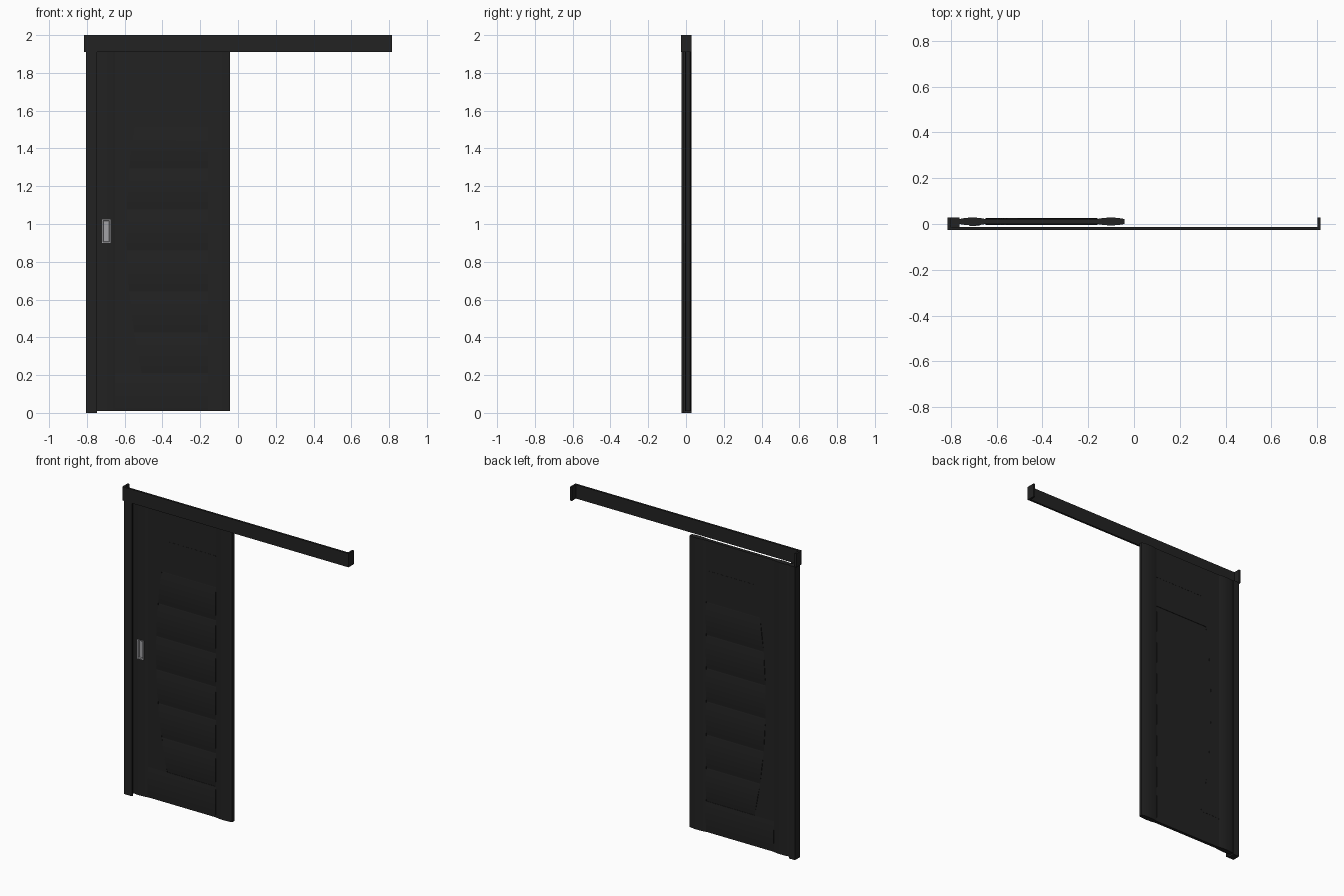
import bpy, bmesh, math

if "Cube" in bpy.data.objects:
    bpy.data.objects.remove(bpy.data.objects["Cube"])


def material(name, r, g, b):
    m = bpy.data.materials.new(name)
    m.diffuse_color = (r, g, b, 1)
    m.use_nodes = True
    m.node_tree.nodes["Principled BSDF"].inputs["Base Color"].default_value = m.diffuse_color
    return m


BLACK = material("matte black", 0.016, 0.016, 0.016)
SILVER = material("brushed silver", 0.36, 0.36, 0.38)
YC = 0.011                      # mid plane of the door leaf


def finish(name, bm, mat, smooth=False):
    bmesh.ops.recalc_face_normals(bm, faces=bm.faces)
    me = bpy.data.meshes.new(name)
    bm.to_mesh(me)
    bm.free()
    ob = bpy.data.objects.new(name, me)
    bpy.context.collection.objects.link(ob)
    me.materials.append(mat)
    if smooth:
        bpy.ops.object.select_all(action='DESELECT')
        ob.select_set(True)
        bpy.context.view_layer.objects.active = ob
        bpy.ops.object.shade_smooth_by_angle(angle=math.radians(30))
    return ob


def loft(name, ring_a, ring_b, mat=BLACK, smooth=False):
    """Closed solid between two matching rings of points."""
    bm = bmesh.new()
    a = [bm.verts.new(p) for p in ring_a]
    b = [bm.verts.new(p) for p in ring_b]
    n = len(a)
    for i in range(n):
        j = (i + 1) % n
        bm.faces.new((a[i], a[j], b[j], b[i]))
    bm.faces.new(a)
    bm.faces.new(b)
    return finish(name, bm, mat, smooth)


def prism_z(name, outline, z0, z1, smooth=False):
    return loft(name, [(x, y, z0) for x, y in outline],
                [(x, y, z1) for x, y in outline], smooth=smooth)


def box(name, x0, x1, y0, y1, z0, z1):
    return prism_z(name, [(x0, y0), (x1, y0), (x1, y1), (x0, y1)], z0, z1)


def lens(a, b, edge, peak, n=12):
    """Double-bulged section: (position, y) from a to b and back."""
    half = []
    for i in range(n + 1):
        t = i / n
        half.append((a + (b - a) * t, edge + (peak - edge) * (1 - (2 * t - 1) ** 2)))
    return [(p, YC - h) for p, h in half] + [(p, YC + h) for p, h in reversed(half)]


def curve_x(z):
    """Bowed left edge of the slat field."""
    return -0.59 + 0.14 * (z - 0.967) ** 2


def slat(name, z0, z1, left, edge=0.008, peak=0.015):
    sec = lens(z0, z1, edge, peak)
    loft(name, [(left(z), y, z) for z, y in sec],
         [(-0.16, y, z) for z, y in sec], smooth=True)


# top rail: front plate folded back at both ends
prism_z("top_rail", [(-0.815, 0.028), (-0.815, -0.027), (0.815, -0.027), (0.815, 0.028),
                     (0.803, 0.028), (0.803, -0.014), (-0.803, -0.014), (-0.803, 0.028)],
        1.91, 2.0)

# wall post with a front lip overlapping the door
prism_z("wall_post", [(-0.805, -0.025), (-0.746, -0.025), (-0.746, -0.014),
                      (-0.762, -0.014), (-0.762, 0.028), (-0.805, 0.028)], 0, 1.91)

# bulged stiles
left_stile = prism_z("left_stile", lens(-0.762, -0.65, 0.011, 0.017), 0.01, 1.91, True)
prism_z("right_stile", lens(-0.16, -0.042, 0.011, 0.017), 0.01, 1.91, True)

# flat panel with the bowed cut-out
pts = [(-0.65, 0.21)]
pts += [(curve_x(0.21 + 1.3 * i / 24), 0.21 + 1.3 * i / 24) for i in range(25)]
pts += [(-0.16, 1.51), (-0.16, 1.91), (-0.65, 1.91)]
loft("flat_panel", [(x, YC - 0.011, z) for x, z in pts],
     [(x, YC + 0.011, z) for x, z in pts])
box("panel_bead", -0.51, -0.16, YC - 0.012, YC + 0.012, 1.71, 1.714)

# bulged slats and the bottom rail
step = 1.3 / 6
for i in range(6):
    slat(f"slat_{i + 1}", 0.21 + i * step, 0.21 + (i + 1) * step, curve_x)
slat("bottom_rail", 0.01, 0.21, lambda z: -0.65, 0.010, 0.015)

# recessed pull handle set into the left stile
cutter = box("handle_cutter", -0.719, -0.676, -0.02, 0.006, 0.903, 1.022)
cutter.hide_render = True
cutter.hide_viewport = True
cut = left_stile.modifiers.new("handle_pocket", 'BOOLEAN')
cut.operation = 'DIFFERENCE'
cut.object = cutter
handle = box("pull_handle", -0.72, -0.675, -0.009, 0.006, 0.90, 1.024)
bm = bmesh.new()
bm.from_mesh(handle.data)
front = [f for f in bm.faces if f.normal.y < -0.9]
bmesh.ops.inset_region(bm, faces=front, thickness=0.008)
bmesh.ops.inset_region(bm, faces=front, thickness=0.003, depth=-0.01)
bm.to_mesh(handle.data)
bm.free()
handle.data.materials[0] = SILVER
